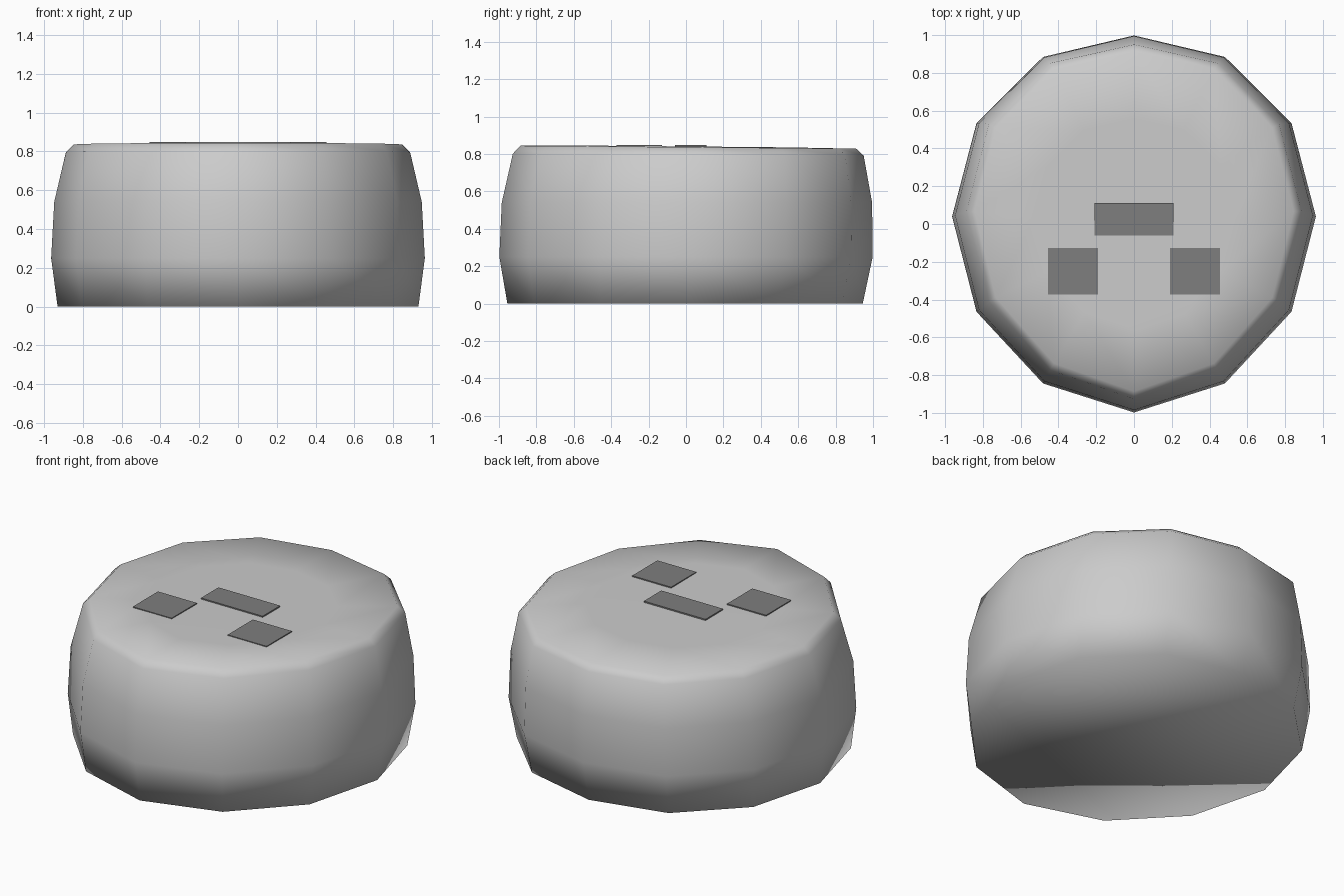
import bpy, bmesh
from math import sin, cos, pi

cube = bpy.data.objects.get("Cube")
if cube:
    bpy.data.objects.remove(cube, do_unlink=True)


def make_material(name, value):
    mat = bpy.data.materials.new(name)
    mat.use_nodes = True
    color = (value, value, value, 1)
    mat.diffuse_color = color
    mat.node_tree.nodes["Principled BSDF"].inputs["Base Color"].default_value = color
    return mat


def add_object(name, bm, mat):
    bmesh.ops.recalc_face_normals(bm, faces=bm.faces)
    mesh = bpy.data.meshes.new(name)
    bm.to_mesh(mesh)
    bm.free()
    mesh.materials.append(mat)
    obj = bpy.data.objects.new(name, mesh)
    bpy.context.collection.objects.link(obj)
    return obj


light_grey = make_material("light grey", 0.6)
dark_grey = make_material("dark grey", 0.21)

# Rounded body: stacked twelve-sided rings
# Each ring: height, x radius, y radius, y centre, side shift towards back, tilt
SIDES = 12
rings = [
    (0.0, 0.93, 0.95, -0.005, 0.03, 0.0),
    (0.25, 0.963, 0.998, 0.0, 0.04, 0.0),
    (0.54, 0.947, 0.99, 0.005, 0.04, 0.0),
    (0.796, 0.887, 0.938, 0.012, 0.055, 0.005),
    (0.836, 0.845, 0.898, 0.012, 0.055, 0.008),
    (0.84, 0.53, 0.56, 0.0, 0.03, 0.005),
]
bm = bmesh.new()
loops = []
for z, rx, ry, cy, shift, tilt in rings:
    loop = []
    for i in range(SIDES):
        a = 2 * pi * i / SIDES
        y = cy + ry * cos(a) + shift * abs(sin(a))
        loop.append(bm.verts.new((rx * sin(a), y, z - tilt * cos(a))))
    loops.append(loop)
for low, high in zip(loops, loops[1:]):
    for i in range(SIDES):
        j = (i + 1) % SIDES
        bm.faces.new((low[i], low[j], high[j], high[i]))
bm.faces.new(loops[0])
bm.faces.new(loops[-1])
body = add_object("body", bm, light_grey)
for face in body.data.polygons:
    face.use_smooth = True


# Thin rectangular plates on the top
def add_plate(name, x, y, width, depth):
    bm = bmesh.new()
    bmesh.ops.create_cube(bm, size=1)
    bmesh.ops.scale(bm, vec=(width, depth, 0.008), verts=bm.verts)
    bmesh.ops.translate(bm, vec=(x, y, 0.844), verts=bm.verts)
    add_object(name, bm, dark_grey)


add_plate("centre_plate", 0, 0.025, 0.42, 0.17)
for side, label in ((1, "left"), (-1, "right")):
    add_plate(label + "_plate", side * 0.323, -0.25, 0.265, 0.245)
